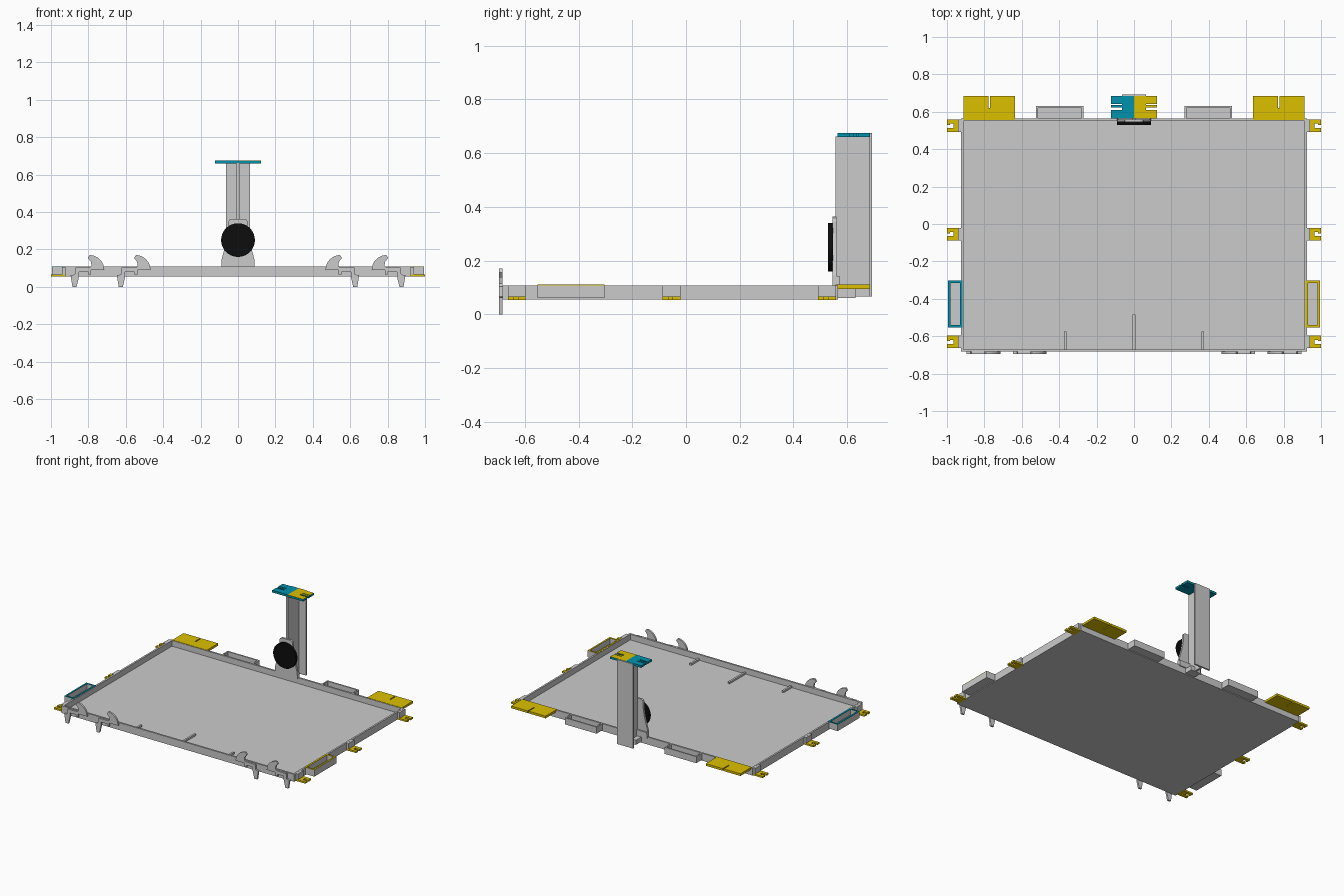
import bpy, bmesh, math

if "Cube" in bpy.data.objects:
    bpy.data.objects.remove(bpy.data.objects["Cube"])


def material(name, rgb):
    m = bpy.data.materials.new(name)
    m.diffuse_color = (*rgb, 1)
    m.use_nodes = True
    m.node_tree.nodes["Principled BSDF"].inputs["Base Color"].default_value = m.diffuse_color
    return m


YELLOW = material("yellow", (0.72, 0.53, 0.0))
BLUE = material("blue", (0.0, 0.29, 0.42))
BLACK = material("black", (0.004, 0.004, 0.004))


def finish(name, bm, mat=None):
    bmesh.ops.recalc_face_normals(bm, faces=bm.faces)
    me = bpy.data.meshes.new(name)
    bm.to_mesh(me)
    bm.free()
    ob = bpy.data.objects.new(name, me)
    bpy.context.collection.objects.link(ob)
    if mat:
        me.materials.append(mat)
    return ob


def boxes(name, spans, mat=None):
    """One object from boxes given as (x0, x1, y0, y1, z0, z1)."""
    bm = bmesh.new()
    for x0, x1, y0, y1, z0, z1 in spans:
        vs = bmesh.ops.create_cube(bm, size=1)["verts"]
        for v in vs:
            v.co.x = x0 + (v.co.x + 0.5) * (x1 - x0)
            v.co.y = y0 + (v.co.y + 0.5) * (y1 - y0)
            v.co.z = z0 + (v.co.z + 0.5) * (z1 - z0)
    return finish(name, bm, mat)


def prism(name, pts, lo, hi, axis="Z", mat=None):
    """Extrude a 2D outline along Z (pts = x,y) or Y (pts = x,z)."""
    place = (lambda p, h: (p[0], p[1], h)) if axis == "Z" else (lambda p, h: (p[0], h, p[1]))
    bm = bmesh.new()
    a = [bm.verts.new(place(p, lo)) for p in pts]
    b = [bm.verts.new(place(p, hi)) for p in pts]
    bm.faces.new(a)
    bm.faces.new(b)
    for i in range(len(pts)):
        j = (i + 1) % len(pts)
        bm.faces.new((a[i], a[j], b[j], b[i]))
    return finish(name, bm, mat)


def flip(pts, s):
    return [(s * x, y) for x, y in pts]


def frame(x0, x1, y0, y1, z0, z1, t):
    """Four wall boxes around a rectangle."""
    return [(x0, x1, y0, y0 + t, z0, z1), (x0, x1, y1 - t, y1, z0, z1),
            (x0, x0 + t, y0 + t, y1 - t, z0, z1), (x1 - t, x1, y0 + t, y1 - t, z0, z1)]


# Tray floor and rim
boxes("tray_floor", [(-0.924, 0.924, -0.682, 0.564, 0.055, 0.067)])
boxes("tray_rim", frame(-0.925, 0.925, -0.683, 0.565, 0.055, 0.108, 0.013))

# Low ribs on the floor behind the front wall
for x, end, label in ((-0.367, -0.575, "left"), (0, -0.485, "centre"), (0.367, -0.575, "right")):
    boxes(label + "_floor_rib", [(x - 0.007, x + 0.007, -0.67, end, 0.066, 0.08)])

# Front hooks: tapered leg, crossbar and rounded fan
arc = [(-0.795 + 0.08 * math.cos(a), 0.09 + 0.08 * math.sin(a))
       for a in (math.radians(d) for d in range(0, 96, 8))]
hook = [(-0.885, 0), (-0.863, 0), (-0.85, 0.055), (-0.85, 0.08), (-0.80, 0.08),
        (-0.80, 0.066), (-0.785, 0.066), (-0.785, 0.09)] + arc + [
        (-0.803, 0.155), (-0.787, 0.135), (-0.783, 0.115), (-0.79, 0.105),
        (-0.87, 0.103), (-0.873, 0.066), (-0.895, 0.062)]
for s, side in ((-1, "right"), (1, "left")):
    for dx, label in ((0, "outer"), (0.247, "inner")):
        prism(f"{side}_{label}_hook", flip([(x + dx, z) for x, z in hook], s),
              -0.695, -0.682, "Y")

for s, side in ((-1, "left"), (1, "right")):
    # Side brackets: backing plate plus slotted yellow foot
    for y, label in ((-0.63, "front"), (-0.054, "middle"), (0.525, "back")):
        h = 0.033
        foot = [(0.92, y - h), (1, y - h), (1, y - 0.011), (0.965, y - 0.011), (0.965, y + 0.011),
                (0.985, y + 0.011), (0.985, y + 0.004), (1, y + 0.004), (1, y + h), (0.92, y + h)]
        prism(f"{side}_{label}_foot", flip(foot, s), 0.054, 0.066, "Z", YELLOW)
        a, b = sorted((s * 0.92, s * 0.94))
        boxes(f"{side}_{label}_foot_plate", [(a, b, y - h, y + h, 0.064, 0.107)])

    # Side handles: open box with a coloured lip
    a, b = sorted((s * 0.917, s * 0.994))
    boxes(side + "_handle_box", frame(a, b, -0.553, -0.303, 0.062, 0.107, 0.012)
          + [(a, b, -0.553, -0.303, 0.061, 0.07)])
    boxes(side + "_handle_lip", frame(a, b, -0.553, -0.303, 0.107, 0.11, 0.012),
          BLUE if s < 0 else YELLOW)

    # Back pockets with small floor studs
    a, b = sorted((s * 0.27, s * 0.523))
    studs = [(x - 0.004, x + 0.004, y - 0.004, y + 0.004, 0.068, 0.073)
             for x in (a + 0.05, b - 0.05) for y in (0.588, 0.608)]
    boxes(side + "_back_pocket", frame(a, b, 0.555, 0.63, 0.062, 0.108, 0.01)
          + [(a, b, 0.555, 0.63, 0.061, 0.07)] + studs)

    # Wide yellow back flaps with a narrow slot
    flap = [(0.637, 0.556), (0.912, 0.556), (0.912, 0.685), (0.779, 0.685),
            (0.779, 0.62), (0.771, 0.62), (0.771, 0.685), (0.637, 0.685)]
    prism(side + "_back_flap", flip(flap, s), 0.094, 0.11, "Z", YELLOW)

# Mast: T section of back plate and centre web
boxes("mast_back_plate", [(-0.063, 0.063, 0.681, 0.693, 0.067, 0.674)])
boxes("mast_web", [(-0.007, 0.007, 0.557, 0.683, 0.067, 0.662)])
boxes("mast_base_block", [(-0.04, 0.04, 0.556, 0.625, 0.062, 0.095)])

# Flared upright holding the disc
half = [(0.09, 0.1), (0.088, 0.145), (0.076, 0.19), (0.062, 0.24),
        (0.052, 0.3), (0.052, 0.345), (0.047, 0.358), (0.036, 0.364)]
prism("disc_upright", half + flip(half[::-1], -1), 0.546, 0.56, "Y")
low = [(0.09, 0.1), (0.088, 0.142)]
prism("disc_upright_base", low + flip(low[::-1], -1), 0.555, 0.572, "Y")

# Black disc
disc = [(0.09 * math.cos(k * math.tau / 64), 0.25 + 0.09 * math.sin(k * math.tau / 64))
        for k in range(64)]
d = prism("black_disc", disc, 0.528, 0.547, "Y", BLACK)
bpy.context.view_layer.objects.active = d
d.select_set(True)
bpy.ops.object.shade_smooth_by_angle()

# Mast top: blue plate with a yellow skin on its right half
wing = [(0, 0.564), (0.123, 0.564), (0.123, 0.61), (0.065, 0.61), (0.065, 0.632),
        (0.09, 0.632), (0.09, 0.622), (0.123, 0.622), (0.123, 0.636), (0.065, 0.636),
        (0.065, 0.642), (0.123, 0.642), (0.123, 0.685), (0, 0.685)]
wing = wing[:4] + [(0.065, 0.622), (0.123, 0.622)] + wing[8:]
prism("mast_top_left", flip(wing, -1), 0.66, 0.6755, "Z", BLUE)
prism("mast_top_right", wing, 0.66, 0.674, "Z", BLUE)
prism("mast_top_right_skin", wing, 0.674, 0.6755, "Z", YELLOW)
